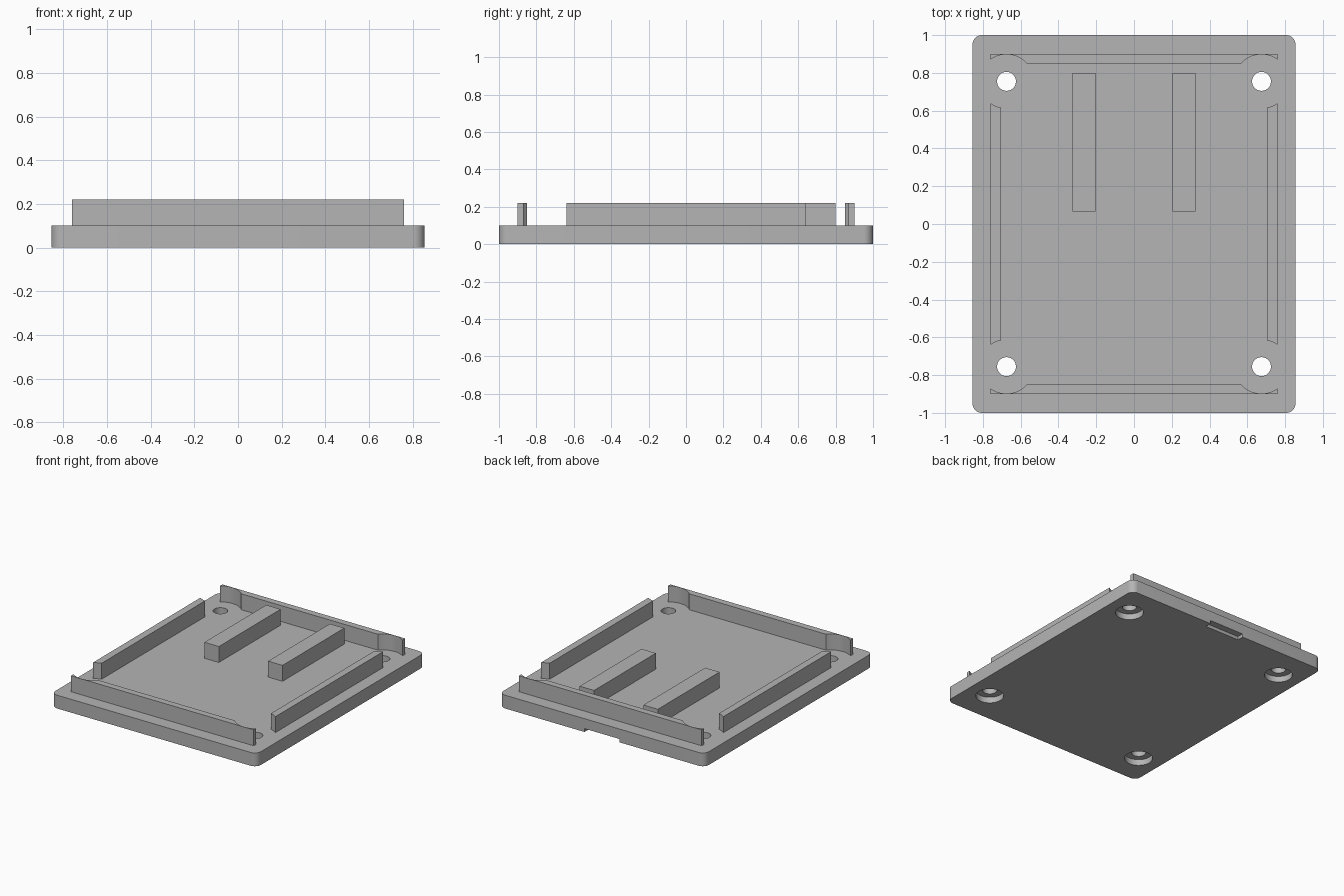
import bpy
import bmesh
from mathutils import Matrix, Vector

default = bpy.data.objects.get("Cube")
if default:
    bpy.data.objects.remove(default, do_unlink=True)

grey = bpy.data.materials.new("plain grey")
grey.use_nodes = True
grey.diffuse_color = (0.46, 0.46, 0.46, 1)
grey.node_tree.nodes["Principled BSDF"].inputs["Base Color"].default_value = (0.46, 0.46, 0.46, 1)

BASE_TOP, WALL_TOP = 0.10, 0.22
HOLES = [(sx * 0.675, sy * 0.755) for sx in (-1, 1) for sy in (-1, 1)]


def finish(name, bm):
    mesh = bpy.data.meshes.new(name)
    bm.to_mesh(mesh)
    bm.free()
    mesh.materials.append(grey)
    obj = bpy.data.objects.new(name, mesh)
    bpy.context.collection.objects.link(obj)
    return obj


def box(name, low, high, corner=0):
    """Box between two corners, with optional rounded upright edges."""
    low, high = Vector(low), Vector(high)
    bm = bmesh.new()
    bmesh.ops.create_cube(bm, size=1, matrix=Matrix.Translation((low + high) / 2)
                          @ Matrix.Diagonal((*(high - low), 1)))
    if corner:
        upright = [e for e in bm.edges
                   if abs(e.verts[0].co.z - e.verts[1].co.z) > 0.01]
        bmesh.ops.bevel(bm, geom=upright, offset=corner, segments=8,
                        profile=0.5, affect='EDGES')
    return finish(name, bm)


def cylinder(name, centre, radius, z0, z1):
    bm = bmesh.new()
    bmesh.ops.create_cone(bm, cap_ends=True, segments=48, radius1=radius, radius2=radius,
                          depth=z1 - z0,
                          matrix=Matrix.Translation((*centre, (z0 + z1) / 2)))
    return finish(name, bm)


def cut(obj, cutter):
    """Subtract the cutter, then discard it."""
    cutter.hide_render = True
    mod = obj.modifiers.new("cut", 'BOOLEAN')
    mod.operation = 'DIFFERENCE'
    mod.solver = 'EXACT'
    mod.object = cutter
    bpy.context.view_layer.objects.active = obj
    bpy.ops.object.modifier_apply(modifier=mod.name)
    bpy.data.objects.remove(cutter, do_unlink=True)


def smooth(obj):
    bpy.ops.object.select_all(action='DESELECT')
    obj.select_set(True)
    bpy.context.view_layer.objects.active = obj
    bpy.ops.object.shade_smooth_by_angle(angle=0.5)


# Base plate with counterbored screw holes and a pry notch at the back
base = box("base_plate", (-0.855, -1, 0), (0.855, 1, BASE_TOP), corner=0.05)
for hole in HOLES:
    cut(base, cylinder("screw_hole_cutter", hole, 0.05, -0.1, 0.3))
    cut(base, cylinder("counterbore_cutter", hole, 0.097, -0.1, 0.045))
cut(base, box("notch_cutter", (-0.145, 0.95, -0.1), (0.145, 1.1, 0.025)))
smooth(base)

# Locating rim, scooped away around each screw hole
rim = box("locating_rim", (-0.76, -0.90, BASE_TOP), (0.76, 0.90, WALL_TOP))
cut(rim, box("rim_cutter", (-0.705, -0.85, 0), (0.705, 0.85, 0.4)))
for hole in HOLES:
    cut(rim, cylinder("scoop_cutter", hole, 0.143, 0, 0.4))
smooth(rim)

# Two support bars
for side, x in (("right", -0.325), ("left", 0.205)):
    box(side + "_support_bar", (x, 0.065, BASE_TOP), (x + 0.12, 0.80, WALL_TOP))
